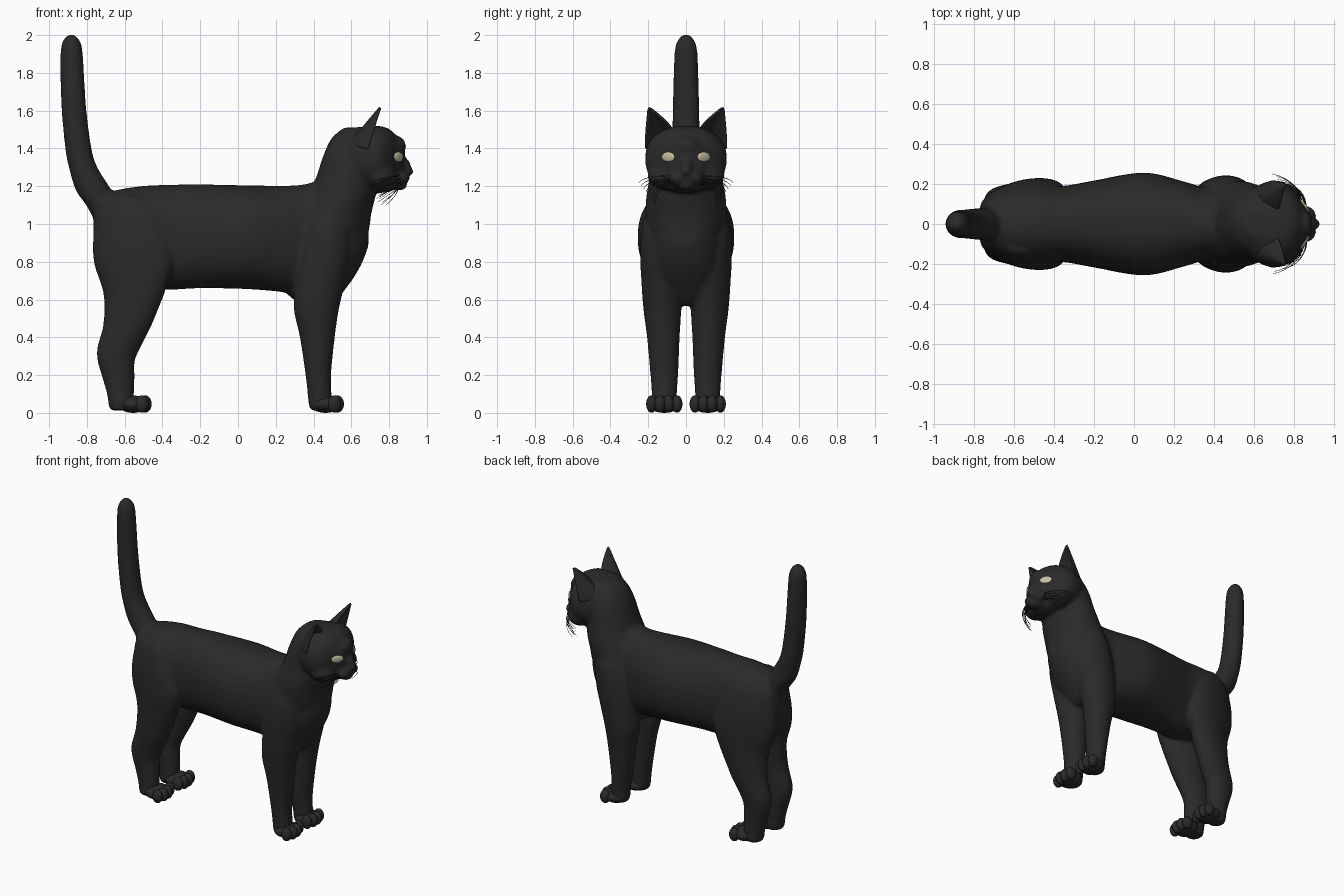
import bpy, bmesh, math, random
from mathutils import Vector, Matrix
from mathutils.bvhtree import BVHTree

if "Cube" in bpy.data.objects:
    bpy.data.objects.remove(bpy.data.objects["Cube"])

random.seed(3)


def material(name, rgb):
    m = bpy.data.materials.new(name)
    m.diffuse_color = (*rgb, 1)
    m.use_nodes = True
    m.node_tree.nodes["Principled BSDF"].inputs["Base Color"].default_value = m.diffuse_color
    return m


BLACK = material("black fur", (0.023, 0.023, 0.023))
EYE = material("pale yellow eye", (0.56, 0.53, 0.36))


def make_object(name, bm, mat):
    bmesh.ops.recalc_face_normals(bm, faces=bm.faces)
    for f in bm.faces:
        f.smooth = True
    me = bpy.data.meshes.new(name)
    bm.to_mesh(me)
    bm.free()
    me.materials.append(mat)
    ob = bpy.data.objects.new(name, me)
    bpy.context.collection.objects.link(ob)
    return ob


def smooth_rows(rows, steps=5):
    """Catmull-Rom interpolation of section rows."""
    out = []
    for i in range(len(rows) - 1):
        p0, p1, p2, p3 = (rows[max(i - 1, 0)], rows[i], rows[i + 1],
                          rows[min(i + 2, len(rows) - 1)])
        for k in range(steps):
            t = k / steps
            out.append([0.5 * (2 * b + (c - a) * t + (2 * a - 5 * b + 4 * c - d) * t * t
                               + (3 * b - a - 3 * c + d) * t ** 3)
                        for a, b, c, d in zip(p0, p1, p2, p3)])
    return out + [list(rows[-1])]


def loft(bm, rows, axis, side=1, shear=0, n=32):
    """axis Z rows: z, x, y, rx, ry.   axis X rows: x, z, ry, rz."""
    rings = []
    for r in smooth_rows(rows):
        ring = []
        for k in range(n):
            c, s = math.cos(math.tau * k / n), math.sin(math.tau * k / n)
            if axis == 'Z':
                lean = shear * min(max((r[0] - .3) / .4, 0), 1) * r[3] * c
                co = (r[1] + r[3] * c, side * (r[2] + r[4] * s + lean), r[0])
            else:
                c, s = (math.copysign(abs(v) ** 0.9, v) for v in (c, s))
                co = (r[0], r[2] * c, r[1] + r[3] * s)
            ring.append(bm.verts.new(co))
        rings.append(ring)
    for a, b in zip(rings, rings[1:]):
        for k in range(n):
            bm.faces.new((a[k], a[(k + 1) % n], b[(k + 1) % n], b[k]))
    bm.faces.new(rings[0])
    bm.faces.new(rings[-1])


def ball(bm, loc, size, rot=Matrix()):
    bmesh.ops.create_uvsphere(bm, u_segments=24, v_segments=14, radius=1,
                              matrix=Matrix.Translation(loc) @ rot @ Matrix.Diagonal((*size, 1)))


# Body: torso, neck, head, legs and tail fused into one skin
bm = bmesh.new()
loft(bm, [(-.765, .95, .06, .10), (-.73, .95, .13, .19), (-.64, .94, .18, .24),
          (-.5, .935, .20, .267), (-.36, .93, .19, .278), (-.2, .935, .217, .275),
          (.05, .93, .257, .275), (.25, .92, .212, .283), (.35, .91, .185, .30),
          (.48, .90, .19, .335), (.58, .92, .175, .25), (.65, .95, .125, .17),
          (.69, .97, .065, .09)], 'X')
# neck
loft(bm, [(.8, .47, 0, .13, .16), (.95, .50, 0, .187, .20), (1.05, .515, 0, .19, .215),
          (1.15, .55, 0, .178, .21), (1.25, .575, 0, .16, .193), (1.35, .60, 0, .153, .178),
          (1.45, .61, 0, .118, .133), (1.51, .62, 0, .06, .07)], 'Z')
# rounded belly-to-leg and rump transitions
ball(bm, (.36, 0, .72), (.13, .15, .14))
ball(bm, (-.66, 0, 1.07), (.11, .10, .10))
# head
loft(bm, [(.53, 1.36, .09, .08), (.58, 1.36, .165, .14), (.65, 1.35, .207, .165),
          (.72, 1.345, .217, .175), (.77, 1.34, .197, .176), (.81, 1.335, .155, .162),
          (.835, 1.33, .115, .142), (.862, 1.33, .08, .115), (.88, 1.33, .03, .06)], 'X')
# brow, muzzle, nose and chin
ball(bm, (.845, 0, 1.41), (.045, .07, .055))
ball(bm, (.877, 0, 1.30), (.04, .034, .055))
ball(bm, (.908, 0, 1.278), (.024, .026, .022))
ball(bm, (.855, 0, 1.205), (.042, .05, .028))
for s in (1, -1):
    ball(bm, (.857, s * .04, 1.242), (.054, .052, .038))
    ball(bm, (.75, s * .10, 1.255), (.09, .105, .075))
    # front leg
    loft(bm, [(.012, .44, .115, .055, .06), (.04, .437, .115, .063, .066), (.1, .432, .115, .064, .067),
              (.2, .425, .115, .068, .074), (.4, .42, .12, .093, .087), (.55, .415, .125, .12, .101),
              (.7, .435, .125, .135, .112), (.85, .46, .125, .142, .118), (1.0, .48, .12, .12, .112),
              (1.12, .49, .11, .07, .07)], 'Z', s)
    # hind leg
    loft(bm, [(.012, -.62, .115, .056, .06), (.04, -.62, .115, .066, .065), (.1, -.622, .115, .072, .065),
              (.2, -.635, .115, .088, .068), (.27, -.645, .117, .098, .071), (.34, -.633, .12, .114, .075),
              (.45, -.59, .125, .127, .082), (.55, -.565, .125, .144, .088), (.65, -.55, .125, .167, .093),
              (.8, -.555, .125, .21, .096), (.95, -.57, .115, .195, .094), (1.08, -.58, .095, .15, .085),
              (1.15, -.58, .08, .08, .06)], 'Z', s, .2)
# tail
loft(bm, [(1.0, -.66, 0, .09, .08), (1.1, -.722, 0, .083, .084), (1.18, -.765, 0, .095, .08),
          (1.3, -.82, 0, .076, .075), (1.4, -.845, 0, .07, .072), (1.6, -.868, 0, .066, .071),
          (1.8, -.878, 0, .063, .066), (1.92, -.881, 0, .058, .06), (1.965, -.882, 0, .048, .049),
          (1.993, -.882, 0, .029, .029), (2.006, -.882, 0, .01, .01)], 'Z')
body = make_object("body", bm, BLACK)
mod = body.modifiers.new("fuse", 'REMESH')
mod.mode = 'VOXEL'
mod.voxel_size = 0.01
mod.use_smooth_shade = True
mod = body.modifiers.new("soften", 'SMOOTH')
mod.factor = 0.5
mod.iterations = 16

# Paws: a pad with four toes
for label, dx in (("front_paw", 0.008), ("hind_paw", -1.01)):
    for s in (1, -1):
        bm = bmesh.new()
        ball(bm, (.455 + dx, s * .115, .046), (.08, .085, .046))
        for off, x in ((-.067, .502), (-.023, .517), (.023, .517), (.067, .502)):
            ball(bm, (x + dx, s * (.115 + off), .047), (.036, .029, .046))
        make_object(label, bm, BLACK)

# Ears: wide cupped flaps with rounded tips, open to the front
for s in (1, -1):
    bm = bmesh.new()
    inner, outer, tip = Vector((.715, .058, 1.48)), Vector((.69, .215, 1.39)), Vector((.757, .198, 1.62))
    NU, NV = 10, 10
    grid = []
    for j in range(NV + 1):
        v = j / NV
        w = 1 - v ** 1.25
        row = []
        for i in range(NU + 1):
            u = i / NU
            p = inner.lerp(outer, u).lerp(tip, v)
            p += (inner.lerp(outer, u) - inner.lerp(outer, .7)) * (w - (1 - v)) * 1.3
            p.x -= 0.10 * (1 - (2 * u - 1) ** 2) * (1 - v)
            row.append(bm.verts.new((p.x, s * p.y, p.z)))
        grid.append(row)
    for a, b in zip(grid, grid[1:]):
        for i in range(NU):
            bm.faces.new((a[i], a[i + 1], b[i + 1], b[i]))
    bmesh.ops.remove_doubles(bm, verts=bm.verts, dist=0.0005)
    ear = make_object("ear", bm, BLACK)
    mod = ear.modifiers.new("thickness", 'SOLIDIFY')
    mod.thickness = 0.014
    mod.offset = 0
    ear.modifiers.new("round", 'SUBSURF').levels = 1

# Eyes: shallow lenses set on the face surface
bpy.context.view_layer.update()
skin = BVHTree.FromObject(body, bpy.context.evaluated_depsgraph_get())
for s in (1, -1):
    hit, normal, _, _ = skin.ray_cast(Vector((2, s * .095, 1.355)), Vector((-1, 0, 0)))
    normal = Vector((.8, s * .6, 0))
    bm = bmesh.new()
    ball(bm, hit - normal * .002, (.042, .026, .010), normal.to_track_quat('Z', 'Y').to_matrix().to_4x4())
    make_object("eye", bm, EYE)

# Whiskers: thin curved hairs sweeping back from the muzzle
cu = bpy.data.curves.new("whiskers", 'CURVE')
cu.dimensions = '3D'
cu.bevel_depth = 0.0025
cu.bevel_resolution = 1
cu.materials.append(BLACK)
for s in (1, -1):
    for i in range(8):
        t = i / 7
        a = Vector((.86 - .02 * (i % 2), .065, 1.255 - .04 * t))
        c = Vector((.70 + .07 * t + random.uniform(-.02, .02), .25 - .09 * t, 1.22 - .12 * t))
        b = (a + c) / 2 + Vector((.06, .06, .02))
        sp = cu.splines.new('POLY')
        sp.points.add(8)
        for k, pt in enumerate(sp.points):
            q = k / 8
            p = a * (1 - q) ** 2 + b * 2 * q * (1 - q) + c * q * q
            pt.co = (p.x, s * p.y, p.z, 1)
            pt.radius = 1 - 0.6 * q
bpy.context.collection.objects.link(bpy.data.objects.new("whiskers", cu))
